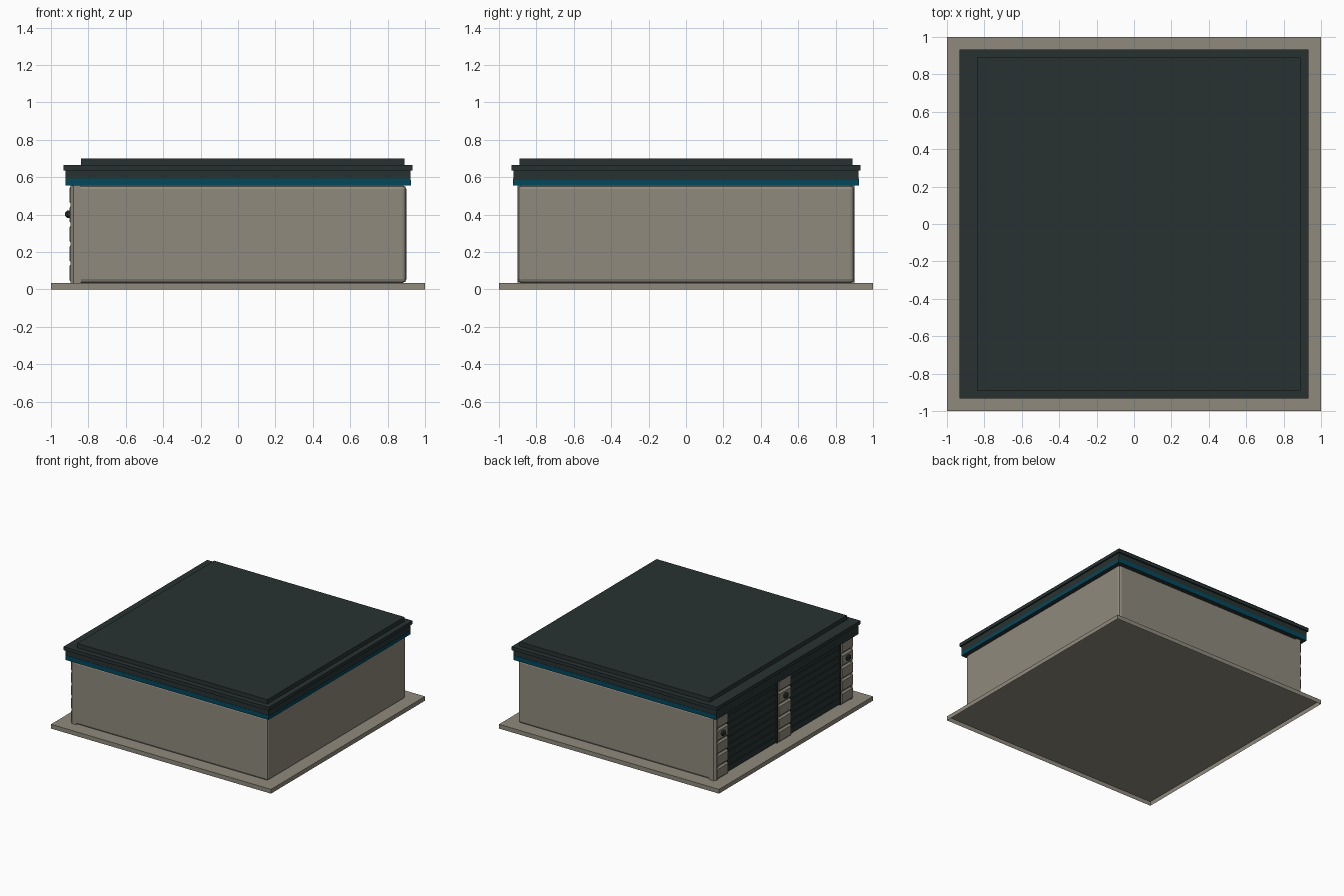
import bpy, bmesh

if "Cube" in bpy.data.objects:
    bpy.data.objects.remove(bpy.data.objects["Cube"])


def material(name, rgb):
    m = bpy.data.materials.new(name)
    m.diffuse_color = (*rgb, 1)
    m.use_nodes = True
    m.node_tree.nodes["Principled BSDF"].inputs["Base Color"].default_value = m.diffuse_color
    return m


STONE = material("warm grey concrete", (0.275, 0.255, 0.206))
DARK = material("dark slate", (0.021, 0.032, 0.031))
BLUE = material("deep blue", (0.001, 0.065, 0.107))


def finish(name, bm, mat):
    bmesh.ops.recalc_face_normals(bm, faces=bm.faces)
    me = bpy.data.meshes.new(name)
    bm.to_mesh(me)
    bm.free()
    me.materials.append(mat)
    ob = bpy.data.objects.new(name, me)
    bpy.context.collection.objects.link(ob)
    return ob


def box(name, lo, hi, mat, bevel=0, keep=None, segments=1, open_bottom=False):
    """Box from corner to corner; bevels edges whose ends all pass the keep test."""
    bm = bmesh.new()
    bmesh.ops.create_cube(bm, size=1)
    for v in bm.verts:
        v.co = [(a + b) / 2 + c * (b - a) for a, b, c in zip(lo, hi, v.co)]
    if bevel:
        edges = [e for e in bm.edges if keep is None or keep(e)]
        bmesh.ops.bevel(bm, geom=edges, offset=bevel, segments=segments,
                        profile=0.5, affect='EDGES')
    bm.normal_update()
    if open_bottom:
        down = [f for f in bm.faces if f.normal.z < -0.9]
        bmesh.ops.delete(bm, geom=down, context='FACES')
    return finish(name, bm, mat)


def extrude_y(name, profile, y0, y1, mat):
    """Extrudes an x-z profile along y."""
    bm = bmesh.new()
    f = bm.faces.new([bm.verts.new((x, y0, z)) for x, z in profile])
    r = bmesh.ops.extrude_face_region(bm, geom=[f])
    for v in r["geom"]:
        if isinstance(v, bmesh.types.BMVert):
            v.co.y = y1
    return finish(name, bm, mat)


def ribs(count, z0, z1, back, groove, face, chamfer):
    """Stack of chamfered courses as an x-z profile."""
    h = (z1 - z0) / count
    pts = [(back, z0)]
    for i in range(count):
        z = z0 + i * h
        pts += [(groove, z + 0.001), (face, z + chamfer),
                (face, z + h - chamfer), (groove, z + h - 0.001)]
    return pts + [(back, z1)]


Z0, Z1 = 0.035, 0.556

# base slab, a tray open underneath
box("base_slab", (-1, -1, 0), (1, 1, Z0), STONE, open_bottom=True)

# main walls with rounded edges, and wall ends framing the door side
box("walls", (-0.868, -0.9, Z0), (0.9, 0.9, Z1), STONE, 0.02,
    lambda e: any(v.co.x > 0 for v in e.verts), 2)
for s, n in ((-1, "front"), (1, "back")):
    ya, yb = sorted((s * 0.86, s * 0.9))
    box(n + "_wall_end", (-0.895, ya, Z0), (-0.84, yb, Z1), STONE, 0.015,
        lambda e: all(v.co.x < -0.88 and v.co.y * s > 0.88 for v in e.verts))

# fascia, with blue stripes on three sides
box("fascia", (-0.922, -0.922, Z1), (0.922, 0.922, 0.638), DARK)
for s, side in ((-1, "front"), (1, "back")):
    ya, yb = sorted((s * 0.918, s * 0.924))
    box(side + "_stripe", (-0.922, ya, Z1), (0.922, yb, 0.594), BLUE)
box("right_stripe", (0.918, -0.922, Z1), (0.924, 0.922, 0.585), BLUE)

# roof edge and raised roof deck
box("roof_edge", (-0.933, -0.933, 0.637), (0.933, 0.933, 0.665), DARK)
box("roof_deck", (-0.84, -0.89, 0.66), (0.89, 0.89, 0.70), DARK)

# pillars of five chamfered blocks on the left side, each with a lamp
pillar = ribs(5, Z0, Z1, -0.85, -0.889, -0.902, 0.015)
for n, yc, w in (("back", 0.811, 0.07), ("middle", 0, 0.078), ("front", -0.811, 0.07)):
    extrude_y(n + "_pillar", pillar, yc - w, yc + w, STONE)
    box(n + "_lamp", (-0.924, yc - 0.023, 0.383), (-0.88, yc + 0.023, 0.421), DARK, 0.01)

# slatted roller doors between the pillars, with side rails
door = ribs(9, Z0 + 0.001, Z1, -0.86, -0.877, -0.882, 0.005)
for n, yc in (("back", 0.41), ("front", -0.41)):
    extrude_y(n + "_door", door, yc - 0.335, yc + 0.335, DARK)
    for s in (-1, 1):
        ye = yc + s * 0.328
        box(n + "_door_rail", (-0.89, ye - 0.008, Z0 + 0.001), (-0.86, ye + 0.008, Z1), DARK)
